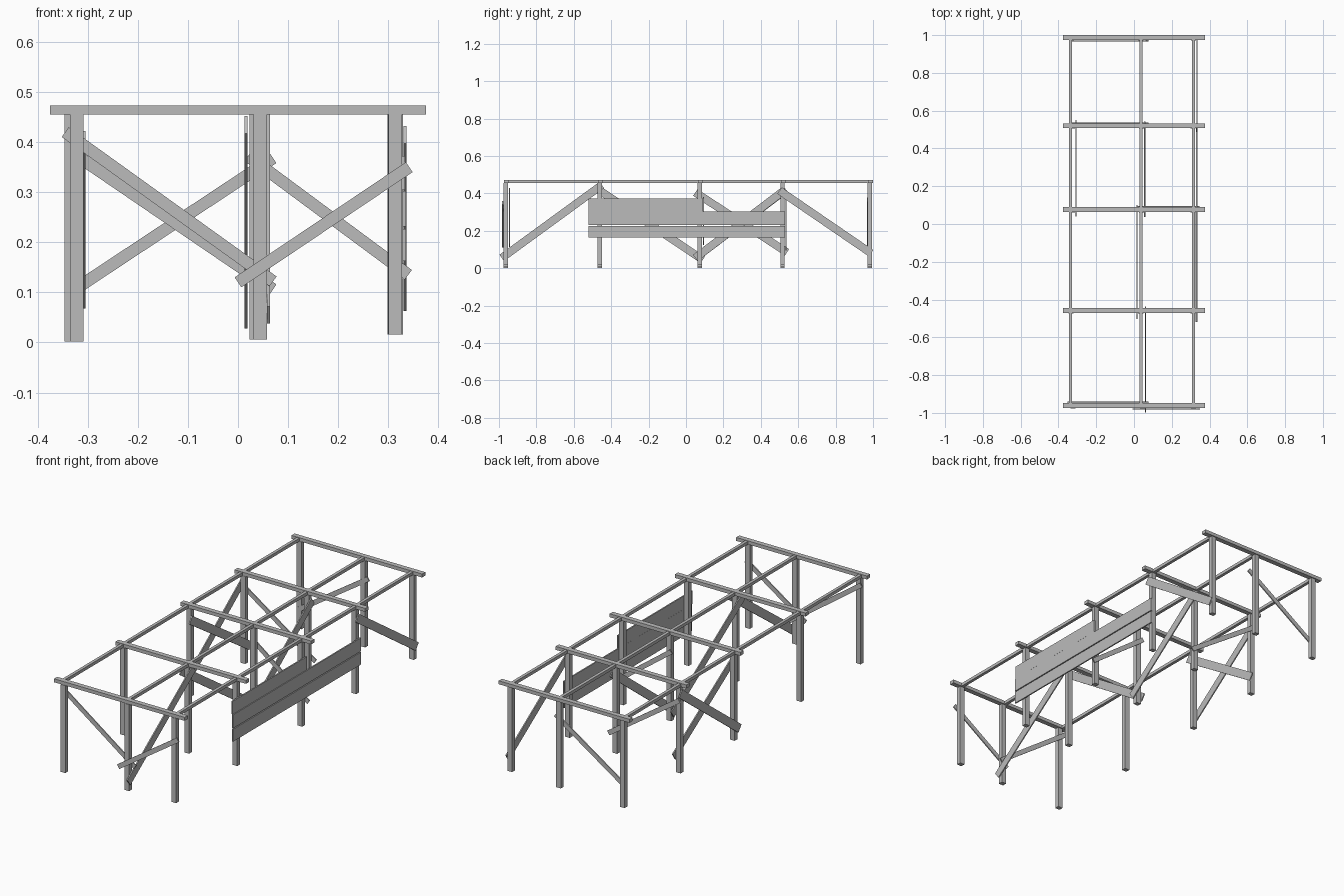
import bpy, math
from mathutils import Matrix, Vector

cube = bpy.data.objects.get("Cube")
if cube:
    bpy.data.objects.remove(cube)

wood = bpy.data.materials.new("weathered_grey")
wood.use_nodes = True
GREY = (0.5, 0.5, 0.5, 1)
wood.diffuse_color = GREY
wood.node_tree.nodes["Principled BSDF"].inputs["Base Color"].default_value = GREY


def timber(name, centre, size, rot=None):
    """Squared timber as a box, optionally rotated."""
    bpy.ops.mesh.primitive_cube_add(size=1)
    ob = bpy.context.object
    ob.name = name
    ob.data.transform(Matrix.Diagonal((*size, 1)))
    if rot:
        ob.data.transform(rot)
    ob.location = centre
    ob.data.materials.append(wood)
    return ob


def cross_brace(name, y, a, b, width=0.024):
    """Diagonal board in a frame; a and b are (x, z) ends."""
    dx, dz = b[0] - a[0], b[1] - a[1]
    timber(name, ((a[0] + b[0]) / 2, y, (a[1] + b[1]) / 2),
           (math.hypot(dx, dz), 0.006, width),
           Matrix.Rotation(-math.atan2(dz, dx), 4, 'Y'))


def side_brace(name, x, a, b, width=0.042):
    """Diagonal board between frames; a and b are (y, z) ends."""
    dy, dz = b[0] - a[0], b[1] - a[1]
    timber(name, (x, (a[0] + b[0]) / 2, (a[1] + b[1]) / 2),
           (0.006, math.hypot(dy, dz), width),
           Matrix.Rotation(math.atan2(dz, dy), 4, 'X'))


# Frames: a cap beam on three posts, set out slightly unevenly
TOP, BEAM = 0.455, 0.018
frames = [-0.96, -0.457, 0.077, 0.52, 0.987]
post_x = [(-0.322, 0.044, 0.314), (-0.333, 0.036, 0.313), (-0.325, 0.04, 0.312),
          (-0.325, 0.04, 0.312), (-0.33, 0.036, 0.316)]
for i, (y, xs) in enumerate(zip(frames, post_x), 1):
    timber(f"cap_beam_{i}", (0, y, TOP + BEAM / 2), (0.75, 0.026, BEAM))
    for side, x, foot in zip(("right", "middle", "left"), xs, (0.002, 0.006, 0.016)):
        timber(f"post_{side}_{i}", (x, y - 0.004, (TOP + foot) / 2),
               (0.027, 0.023, TOP - foot))

# Long rails
for side, x in (("right", -0.337), ("middle", 0.037), ("left", 0.315)):
    timber(f"rail_{side}", (x, 0.013, TOP + 0.008), (0.016, 1.95, 0.016))

# Braces within frames
cross_brace("front_brace_right", -0.944, (-0.345, 0.42), (0.07, 0.122))
cross_brace("front_brace_left", -0.98, (0.0, 0.12), (0.342, 0.35))
cross_brace("third_frame_brace", 0.093, (0.02, 0.372), (0.34, 0.135))
cross_brace("fourth_frame_brace", 0.534, (-0.335, 0.382), (0.07, 0.106))
cross_brace("back_brace", 0.97, (-0.335, 0.1), (0.07, 0.368))

# Braces between frames
side_brace("middle_brace_1", 0.061, (-0.985, 0.055), (-0.45, 0.445))
side_brace("middle_brace_2", 0.016, (-0.49, 0.435), (0.09, 0.045))
side_brace("middle_brace_3", 0.057, (0.05, 0.055), (0.53, 0.42))
side_brace("right_brace_inner", -0.308, (0.05, 0.405), (0.54, 0.085))
side_brace("right_brace_outer", -0.342, (0.05, 0.055), (0.535, 0.42))
side_brace("left_brace_back", 0.333, (0.5, 0.415), (0.99, 0.08))

# Cladding boards on one side
for name, y0, y1, z0, z1, x in (("board_lower", -0.52, 0.53, 0.163, 0.227, 0.332),
                                ("board_middle", -0.52, 0.53, 0.232, 0.302, 0.332),
                                ("board_upper", -0.52, 0.09, 0.304, 0.372, 0.33)):
    timber(name, (x, (y0 + y1) / 2, (z0 + z1) / 2), (0.007, y1 - y0, z1 - z0))
